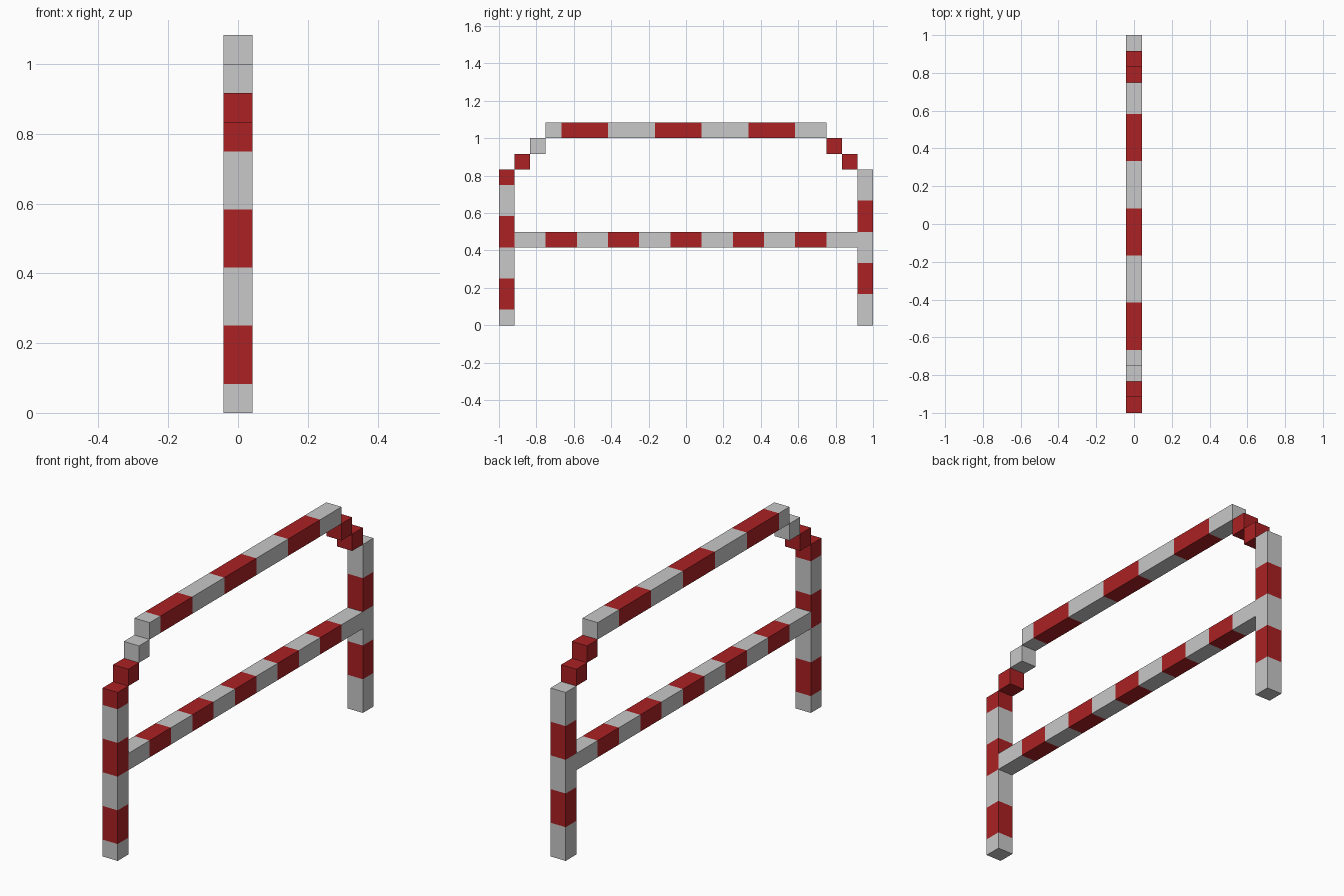
import bpy, bmesh, math
from mathutils import Vector

if "Cube" in bpy.data.objects:
    bpy.data.objects.remove(bpy.data.objects["Cube"])

U = 1 / 12          # one block of the grid the barrier is built on


def lin(v):
    v /= 255
    return v / 12.92 if v <= 0.04045 else ((v + 0.055) / 1.055) ** 2.4


def make_material(name, rgb):
    mat = bpy.data.materials.new(name)
    mat.diffuse_color = (*[lin(c) for c in rgb], 1)
    mat.use_nodes = True
    mat.node_tree.nodes["Principled BSDF"].inputs["Base Color"].default_value = mat.diffuse_color
    return mat


WHITE = make_material("off_white_paint", (200, 200, 200))
RED = make_material("red_paint", (171, 33, 35))


def striped_bar(name, y, z, axis=2, width=2, offset=0, open_ends=False):
    """Box spanning y and z (in blocks), cut into stripes along the axis.
    Stripes are 'width' blocks long; a red one starts at 'offset'."""
    lo, hi = (y, z)[axis - 1]
    bm = bmesh.new()
    bmesh.ops.create_cube(bm, size=1)
    for v in bm.verts:
        v.co = Vector((v.co.x,
                       y[0] + (v.co.y + 0.5) * (y[1] - y[0]),
                       z[0] + (v.co.z + 0.5) * (z[1] - z[0])))
    normal = Vector((0, axis == 1, axis == 2))
    for t in range(lo + 1, hi):
        if (t - offset) % width == 0:
            bmesh.ops.bisect_plane(bm, geom=bm.verts[:] + bm.edges[:] + bm.faces[:],
                                   plane_co=normal * t, plane_no=normal)
    if open_ends:
        caps = [f for f in bm.faces if abs(f.normal[axis]) > 0.9]
        bmesh.ops.delete(bm, geom=caps, context='FACES_ONLY')
    for f in bm.faces:
        t = min(max(f.calc_center_median()[axis], lo + 0.1), hi - 0.1)
        f.material_index = 1 if math.floor((t - offset) / width) % 2 == 0 else 0
    bmesh.ops.scale(bm, vec=(U, U, U), verts=bm.verts)
    mesh = bpy.data.meshes.new(name)
    bm.to_mesh(mesh)
    bm.free()
    mesh.materials.append(WHITE)
    mesh.materials.append(RED)
    obj = bpy.data.objects.new(name, mesh)
    bpy.context.collection.objects.link(obj)


# Upright posts
striped_bar("front_post", (-12, -11), (0, 10), offset=1)
striped_bar("back_post", (11, 12), (0, 10), offset=2)

# Stepped corners, two blocks each side
for i in range(2):
    striped_bar(f"front_corner_step_{i + 1}", (-11 + i, -10 + i), (10 + i, 11 + i), offset=1)
    striped_bar(f"back_corner_step_{i + 1}", (10 - i, 11 - i), (10 + i, 11 + i), offset=10)

# Top rail and middle rail
striped_bar("top_rail", (-9, 9), (12, 13), axis=1, width=3, offset=-8)
striped_bar("middle_rail", (-11, 11), (5, 6), axis=1, width=2, offset=-9, open_ends=True)
